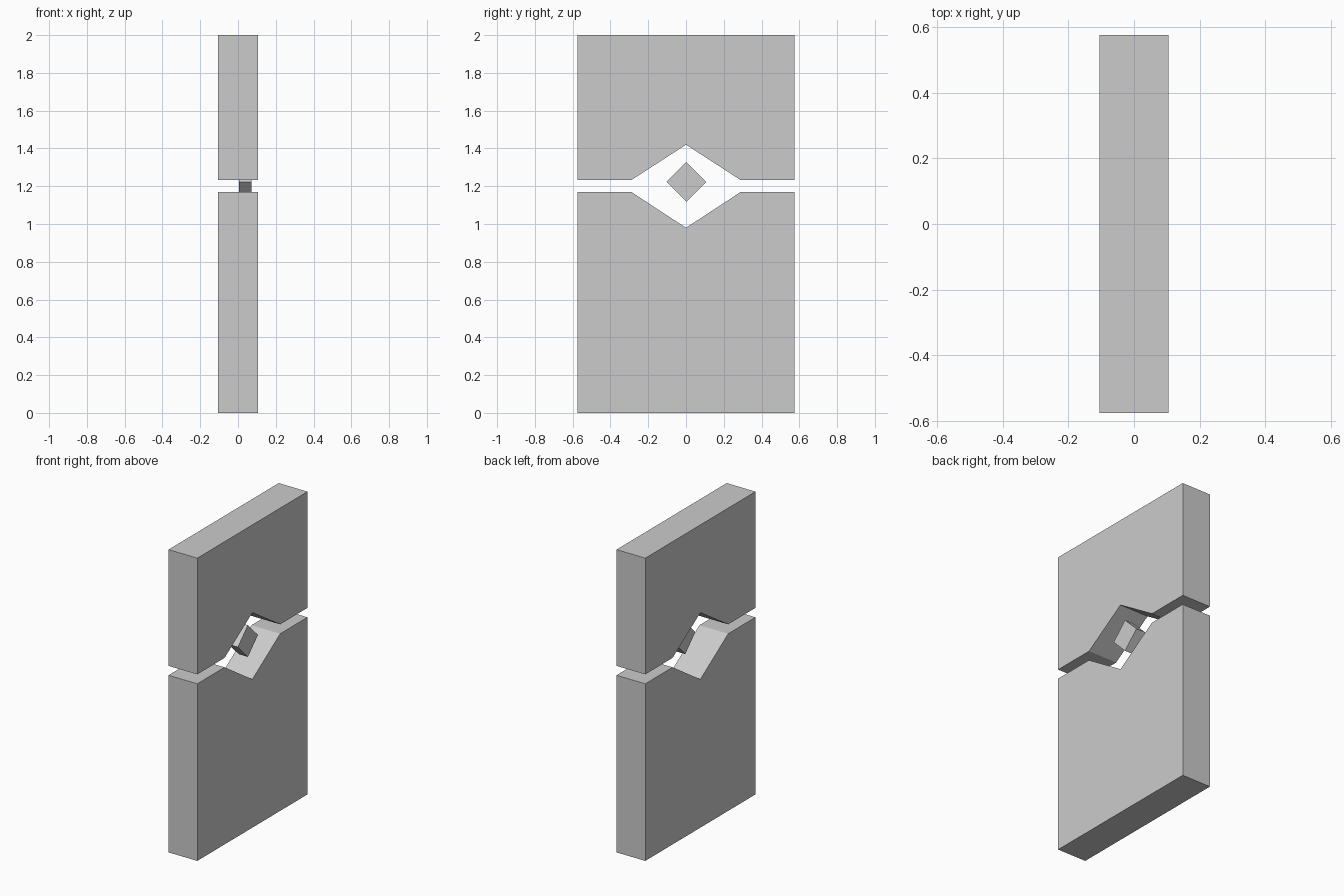
import bpy, bmesh

if "Cube" in bpy.data.objects:
    bpy.data.objects.remove(bpy.data.objects["Cube"])

def prism(name, profile, x0, x1):
    """Extrude a (y, z) outline along x."""
    bm = bmesh.new()
    face = bm.faces.new([bm.verts.new((x0, y, z)) for y, z in profile])
    ext = bmesh.ops.extrude_face_region(bm, geom=[face])
    verts = [v for v in ext["geom"] if isinstance(v, bmesh.types.BMVert)]
    bmesh.ops.translate(bm, verts=verts, vec=(x1 - x0, 0, 0))
    bmesh.ops.recalc_face_normals(bm, faces=bm.faces)
    mesh = bpy.data.meshes.new(name)
    bm.to_mesh(mesh)
    bm.free()
    obj = bpy.data.objects.new(name, mesh)
    bpy.context.collection.objects.link(obj)
    return obj

HALF_W, HALF_T, NOTCH = 0.575, 0.105, 0.29

def notched_panel(name, outer_z, edge_z, notch_z):
    """Slab with a V notch in its inner edge."""
    prism(name, [(-HALF_W, outer_z), (HALF_W, outer_z), (HALF_W, edge_z),
                 (NOTCH, edge_z), (0, notch_z), (-NOTCH, edge_z),
                 (-HALF_W, edge_z)], -HALF_T, HALF_T)

# Two facing slabs
notched_panel("lower_panel", 0.0, 1.17, 0.98)
notched_panel("upper_panel", 2.0, 1.232, 1.42)

# Floating diamond block in the opening
cy, cz, r = 0.002, 1.223, 0.105
prism("diamond_block", [(cy - r, cz), (cy, cz - r), (cy + r, cz), (cy, cz + r)], 0.004, 0.071)
